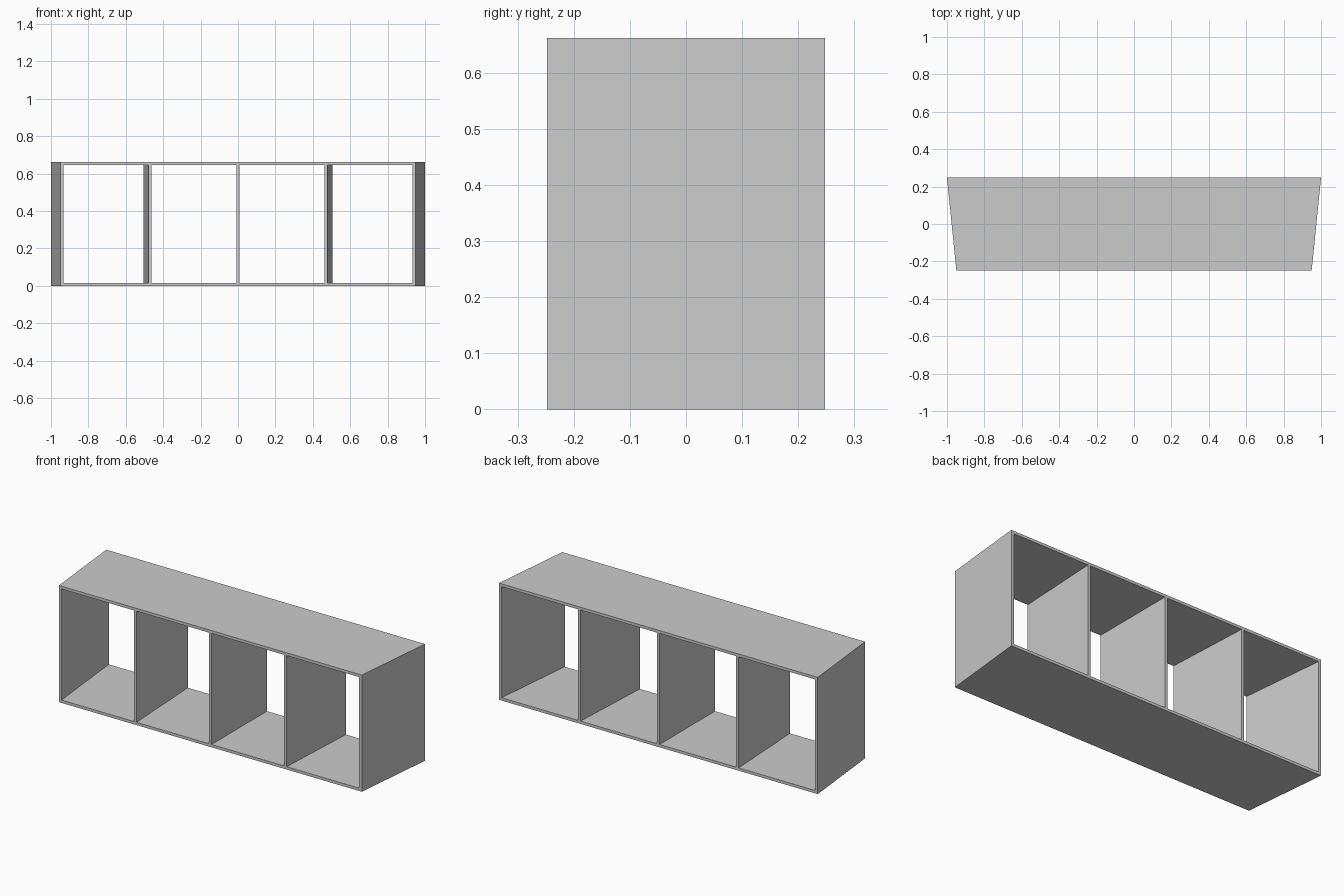
import bpy

cube = bpy.data.objects.get("Cube")
if cube:
    bpy.data.objects.remove(cube, do_unlink=True)

HALF_DEPTH = 0.2475
HEIGHT = 0.662
BOARD = 0.016
FRONT, BACK = 0.95, 1.0  # outer half widths

grey = bpy.data.materials.new("light_grey")
grey.use_nodes = True
colour = (0.6, 0.6, 0.6, 1)
grey.diffuse_color = colour
grey.node_tree.nodes["Principled BSDF"].inputs["Base Color"].default_value = colour


def board(name, front, back, z0, z1):
    """Board whose x range runs from front to back along the depth."""
    plan = [(front[0], -HALF_DEPTH), (front[1], -HALF_DEPTH),
            (back[1], HALF_DEPTH), (back[0], HALF_DEPTH)]
    verts = [(x, y, z) for z in (z0, z1) for x, y in plan]
    faces = [(3, 2, 1, 0), (4, 5, 6, 7)]
    faces += [(i, (i + 1) % 4, (i + 1) % 4 + 4, i + 4) for i in range(4)]
    mesh = bpy.data.meshes.new(name)
    mesh.from_pydata(verts, [], faces)
    mesh.materials.append(grey)
    obj = bpy.data.objects.new(name, mesh)
    bpy.context.collection.objects.link(obj)


# Tapered top and bottom boards
board("bottom_board", (-FRONT, FRONT), (-BACK, BACK), 0, BOARD)
board("top_board", (-FRONT, FRONT), (-BACK, BACK), HEIGHT - BOARD, HEIGHT)

# Splayed sides and dividers, fanned evenly about the straight centre one
names = ["right_side", "right_divider", "centre_divider", "left_divider", "left_side"]
for i, name in enumerate(names):
    t = (i - 2) / 2
    f, b = t * (FRONT - BOARD / 2), t * (BACK - BOARD / 2)
    board(name, (f - BOARD / 2, f + BOARD / 2), (b - BOARD / 2, b + BOARD / 2),
          BOARD, HEIGHT - BOARD)
